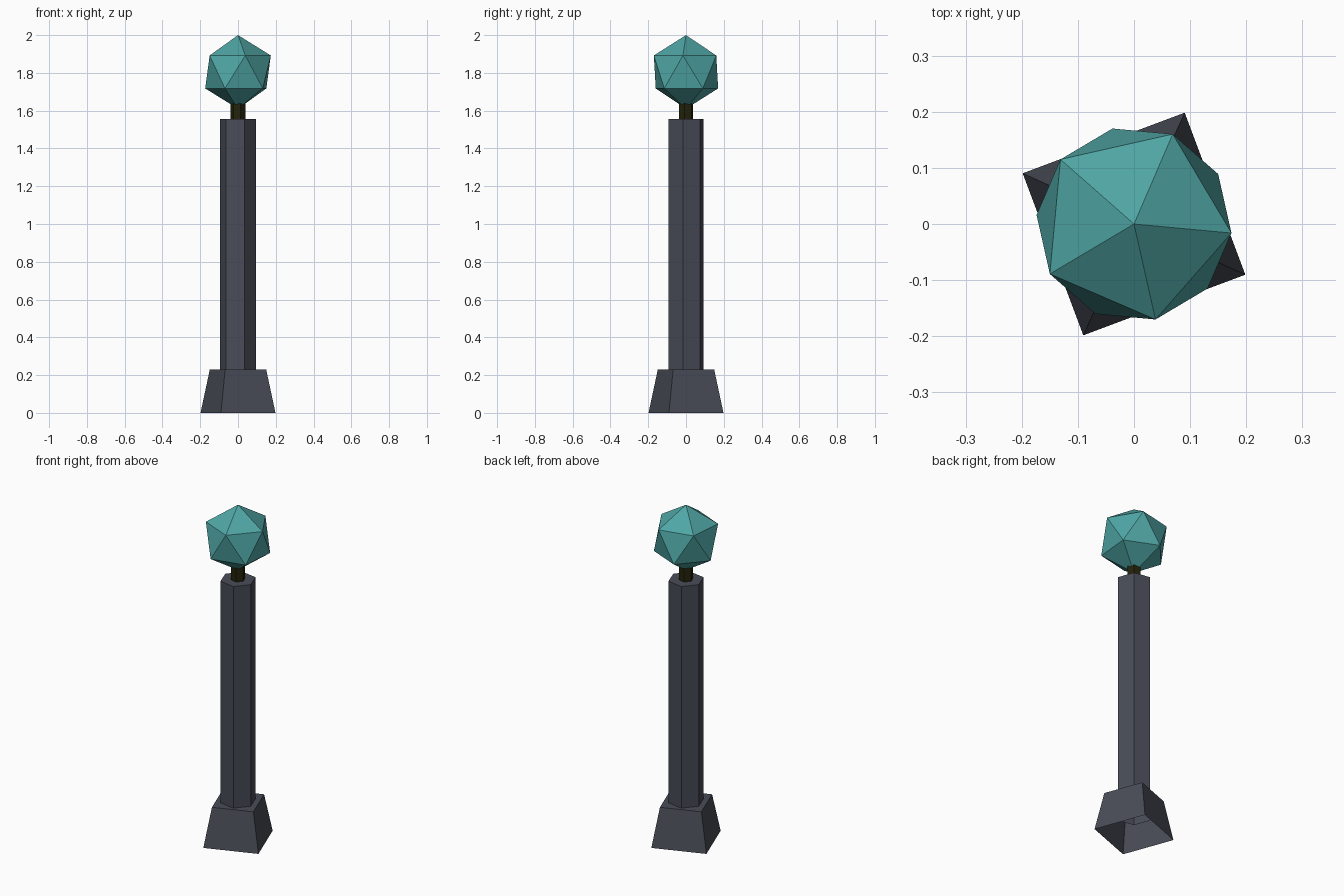
import bpy
import bmesh
from math import cos, sin, radians, tau
from mathutils import Matrix

cube = bpy.data.objects.get("Cube")
if cube:
    bpy.data.objects.remove(cube, do_unlink=True)


def make_material(name, rgb):
    mat = bpy.data.materials.new(name)
    mat.use_nodes = True
    color = (*rgb, 1.0)
    mat.diffuse_color = color
    mat.node_tree.nodes["Principled BSDF"].inputs["Base Color"].default_value = color
    return mat


def add_object(name, bm, mat):
    bmesh.ops.recalc_face_normals(bm, faces=bm.faces)
    mesh = bpy.data.meshes.new(name)
    bm.to_mesh(mesh)
    bm.free()
    mesh.materials.append(mat)
    obj = bpy.data.objects.new(name, mesh)
    bpy.context.collection.objects.link(obj)
    return obj


def open_prism(name, sides, turn, bottom, top, mat):
    """Straight or tapered column, capped on top and open below.
    bottom and top are (radius, height); turn is the angle of one corner."""
    bm = bmesh.new()
    rings = []
    for radius, z in (bottom, top):
        angles = [radians(turn) + tau * i / sides for i in range(sides)]
        rings.append([bm.verts.new((radius * cos(a), radius * sin(a), z)) for a in angles])
    low, high = rings
    for i in range(sides):
        j = (i + 1) % sides
        bm.faces.new((low[i], low[j], high[j], high[i]))
    bm.faces.new(high)
    return add_object(name, bm, mat)


slate = make_material("slate grey", (0.066, 0.073, 0.095))
dark = make_material("dark olive", (0.018, 0.017, 0.003))
teal = make_material("teal", (0.078, 0.380, 0.375))

# Square tapered foot, hexagonal post and thin neck
open_prism("base", 4, -24.5, (0.218, 0.0), (0.164, 0.23), slate)
open_prism("post", 6, -10, (0.098, 0.115), (0.098, 1.555), slate)
open_prism("neck", 6, -10, (0.039, 1.54), (0.039, 1.66), dark)

# Faceted twenty-sided ball on top
ball = bmesh.new()
bmesh.ops.create_icosphere(
    ball, subdivisions=1, radius=0.195,
    matrix=Matrix.Translation((0, 0, 1.805)) @ Matrix.Rotation(radians(-5.3), 4, "Z"))
add_object("ball", ball, teal)
